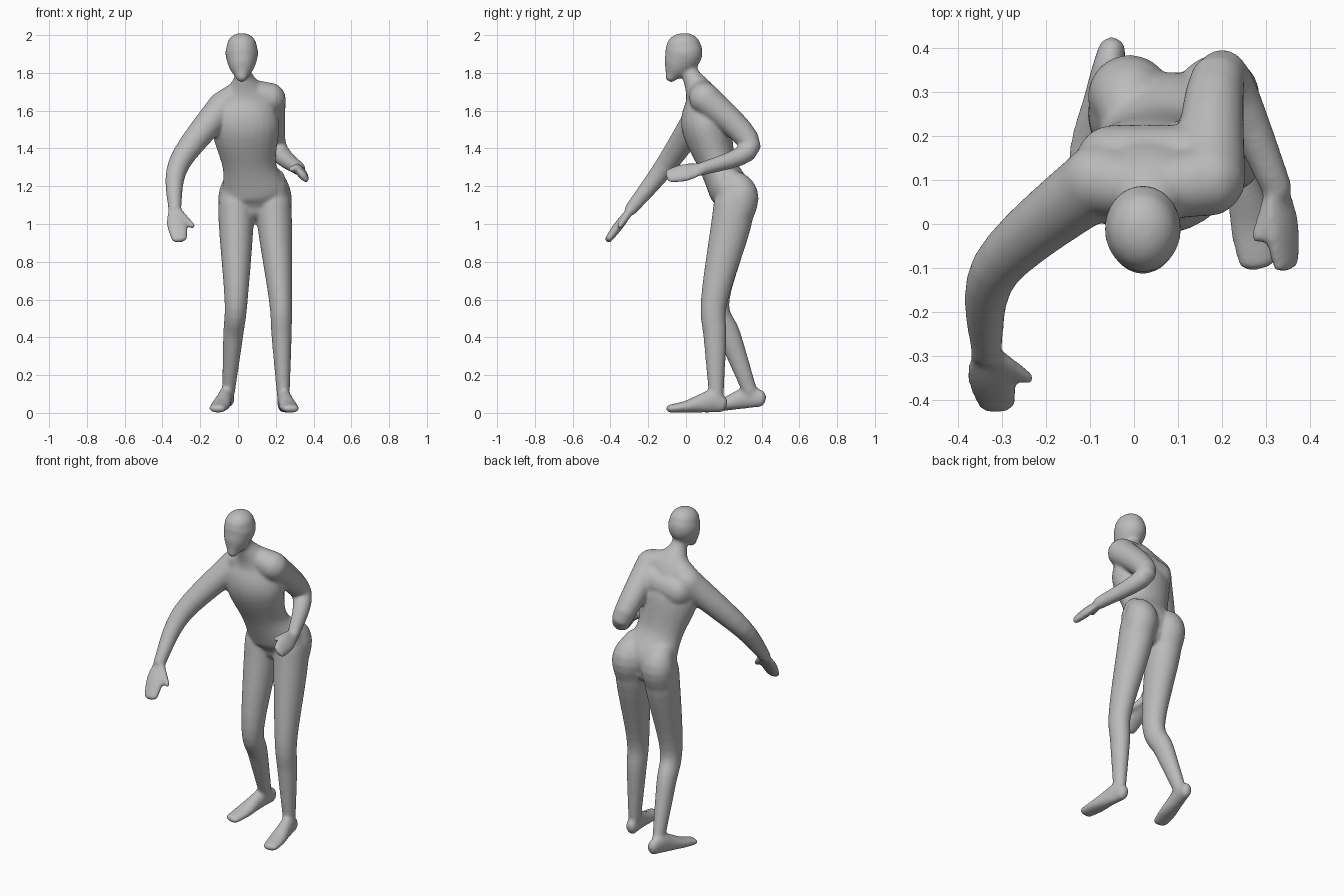
import bpy, bmesh, math
from mathutils import Vector

default_cube = bpy.data.objects.get("Cube")
if default_cube:
    bpy.data.objects.remove(default_cube, do_unlink=True)

SIDES = 24
STEPS = 6
X_AXIS = Vector((1, 0, 0))
bm = bmesh.new()


def blend(before, start, end, after, t):
    """Smooth curve from start to end, guided by its neighbours."""
    result = []
    for a, b, c, d in zip(before, start, end, after):
        slope_in, slope_out = (c - a) / 2, (d - b) / 2
        ease = t * t * (3 - 2 * t)
        result.append(b + (c - b) * ease
                      + slope_in * t * (1 - t) ** 2
                      - slope_out * t * t * (1 - t))
    return result


def loft(rings, side=X_AXIS):
    """Closed tube through rings of (x, y, z, half width, half depth)."""
    padded = [rings[0], *rings, rings[-1]]
    path = []
    for i in range(len(rings) - 1):
        path += [blend(*padded[i:i + 4], step / STEPS) for step in range(STEPS)]
    path.append(rings[-1])
    centres = [Vector(point[:3]) for point in path]

    # Sections perpendicular to the path
    sections = []
    last = len(path) - 1
    for i, point in enumerate(path):
        tangent = (centres[min(i + 1, last)] - centres[max(i - 1, 0)]).normalized()
        across = (side - tangent * side.dot(tangent)).normalized()
        sections.append((centres[i], tangent, across, *point[3:]))

    # Rounded ends
    def rounded(section, sign):
        centre, tangent, across, width, depth = section
        result = []
        for part in range(1, STEPS):
            angle = math.pi / 2 * part / STEPS
            reach = sign * min(width, depth) * .9 * math.sin(angle)
            shrink = math.cos(angle)
            result.append((centre + tangent * reach, tangent, across,
                           width * shrink, depth * shrink))
        return result

    start_cap = rounded(sections[0], -1)
    end_cap = rounded(sections[-1], 1)
    loops = []
    for centre, tangent, across, width, depth in start_cap[::-1] + sections + end_cap:
        outward = tangent.cross(across)
        angles = [math.tau * k / SIDES for k in range(SIDES)]
        loops.append([bm.verts.new(centre + across * width * math.cos(angle)
                                   + outward * depth * math.sin(angle))
                      for angle in angles])
    for low, high in zip(loops, loops[1:]):
        for k in range(SIDES):
            n = (k + 1) % SIDES
            bm.faces.new((low[k], low[n], high[n], high[k]))
    bm.faces.new(loops[0][::-1])
    bm.faces.new(loops[-1])


def limb(joints, radii, side=X_AXIS, flatness=1):
    """Loft through joints, each section as deep as its radius times flatness."""
    loft([(*joint, radius, radius * flatness)
          for joint, radius in zip(joints, radii)], side)


def arm(shoulder, elbow, wrist, fingertips, thumb_tip, palm_side):
    """Arm with a mitten hand and a thumb."""
    limb((shoulder, elbow, wrist), (.083, .058, .035))
    palm = wrist.lerp(fingertips, .5)
    limb((wrist, palm, fingertips), (.037, .056, .044), palm_side, .45)
    limb((wrist, thumb_tip), (.026, .016), palm_side)


def leg(hip, knee, ankle, heel, toe):
    """Leg with a full buttock and calf, and a wedge-shaped foot."""
    crest = hip + Vector((0, -.02, .14))
    calf = knee.lerp(ankle, .4)
    limb((crest, hip, knee, calf, ankle), (.07, .095, .062, .053, .034),
         flatness=1.15)
    seat = hip + Vector((0, .04, .08))
    limb((seat + Vector((0, -.06, .1)), seat, hip.lerp(knee, .3)),
         (.06, .095, .07))
    stations = []
    for along, width, height in ((0, .032, .045), (.2, .038, .06),
                                 (.4, .042, .05), (.7, .051, .032), (1, .045, .022)):
        sole = heel.lerp(toe, along)
        stations.append((sole.x, sole.y, sole.z + height, width, height))
    loft(stations)


# Torso and neck, leaning forward from the hips
groin = (.088, .25, 1.09, .13, .08)
pelvis = (.086, .235, 1.17, .172, .11)
waist = (.06, .17, 1.31, .142, .1)
ribs = (.04, .105, 1.52, .18, .13)
collar = (.04, .085, 1.67, .13, .09)
neck = (.03, .03, 1.78, .05, .05)
skull_base = (.02, 0, 1.85, .05, .05)
loft([groin, pelvis, waist, ribs, collar, neck, skull_base])

# Head
chin = (.02, -.08, 1.78, .032, .032)
jaw = (.02, -.05, 1.83, .066, .073)
brow = (.02, -.014, 1.9, .087, .1)
crown = (.02, -.014, 1.94, .08, .092)
loft([chin, jaw, brow, crown])

# Upper back and sloping shoulders
right_shoulder = Vector((-.08, .1, 1.62))
left_shoulder = Vector((.17, .1, 1.665))
neck_base = Vector((.03, .075, 1.71))
limb((Vector((-.05, .13, 1.57)), Vector((.13, .13, 1.6))), (.095, .095),
     Vector((0, 1, 0)))
for shoulder in (right_shoulder, left_shoulder):
    limb((neck_base, shoulder), (.065, .083), Vector((0, 1, 0)))

# Right arm, reaching forward and down
arm(right_shoulder,
    elbow=Vector((-.312, -.1, 1.32)),
    wrist=Vector((-.335, -.29, 1.08)),
    fingertips=Vector((-.31, -.41, .92)),
    thumb_tip=Vector((-.24, -.35, .99)),
    palm_side=X_AXIS)

# Left arm, folded at the elbow
arm(left_shoulder,
    elbow=Vector((.2, .34, 1.41)),
    wrist=Vector((.325, .08, 1.29)),
    fingertips=Vector((.345, -.09, 1.255)),
    thumb_tip=Vector((.28, -.03, 1.29)),
    palm_side=Vector((.6, 0, -.8)))

# Left leg, straight and forward
leg(hip=Vector((.19, .25, 1.06)),
    knee=Vector((.225, .15, .6)),
    ankle=Vector((.24, .16, .09)),
    heel=Vector((.24, .19, 0)),
    toe=Vector((.28, -.085, 0)))

# Right leg, trailing with the knee bent and the heel raised
leg(hip=Vector((-.01, .25, 1.06)),
    knee=Vector((-.01, .16, .6)),
    ankle=Vector((-.05, .34, .11)),
    heel=Vector((-.05, .395, .03)),
    toe=Vector((-.11, .1, 0)))

# Single smooth skin over all parts
bmesh.ops.recalc_face_normals(bm, faces=bm.faces)
mesh = bpy.data.meshes.new("body")
bm.to_mesh(mesh)
bm.free()
body = bpy.data.objects.new("body", mesh)
bpy.context.collection.objects.link(body)

fuse = body.modifiers.new("fuse", 'REMESH')
fuse.mode = 'VOXEL'
fuse.voxel_size = .008
fuse.use_smooth_shade = True
soften = body.modifiers.new("soften", 'SMOOTH')
soften.factor = .5
soften.iterations = 16

# Plain grey material
grey = bpy.data.materials.new("plain grey")
grey.use_nodes = True
colour = (.5, .5, .5, 1)
grey.diffuse_color = colour
grey.node_tree.nodes["Principled BSDF"].inputs["Base Color"].default_value = colour
mesh.materials.append(grey)
